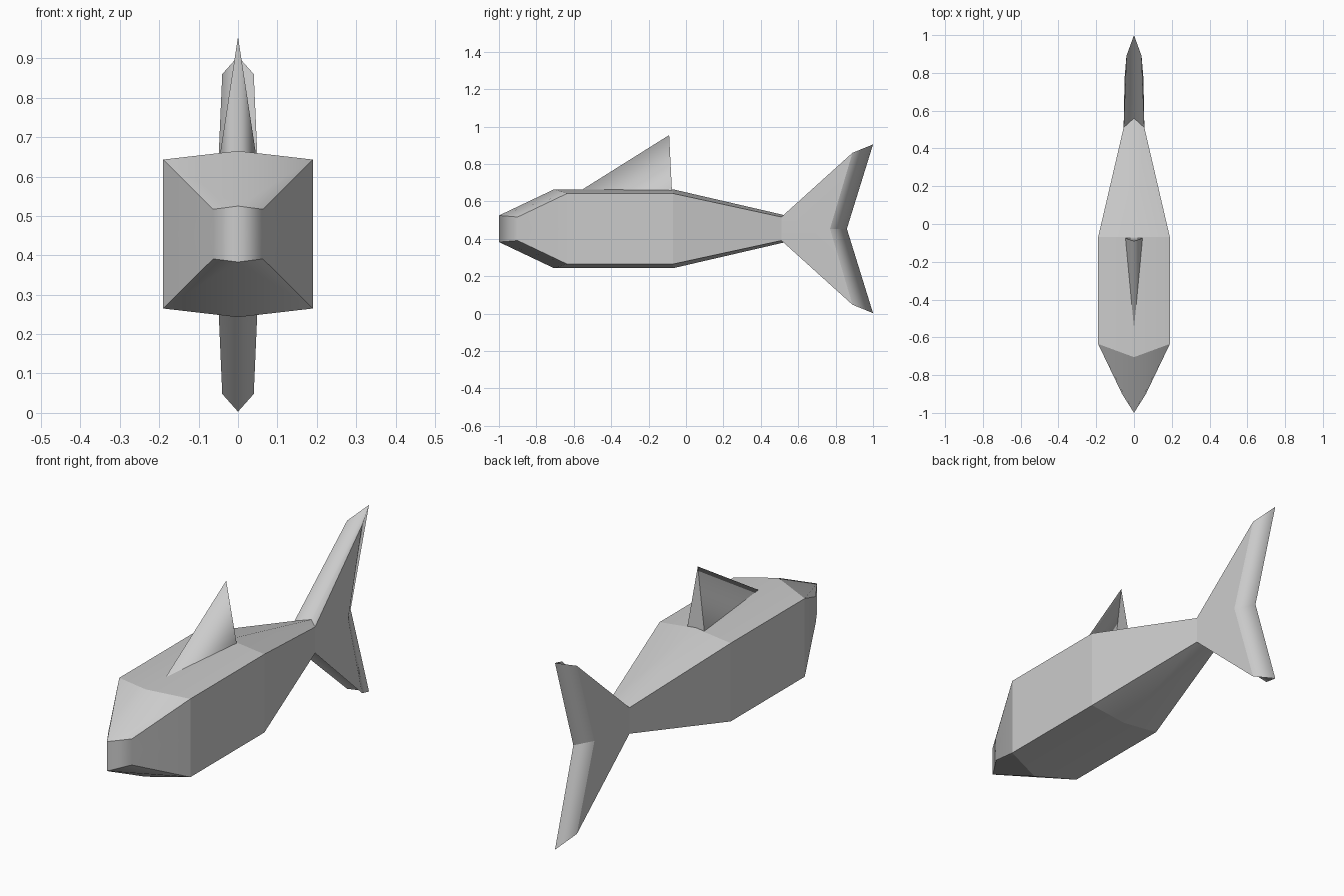
import bpy
import bmesh

cube = bpy.data.objects.get("Cube")
if cube:
    bpy.data.objects.remove(cube, do_unlink=True)

MID_Z = 0.454

grey = bpy.data.materials.new("light_grey")
grey.use_nodes = True
color = (0.6, 0.6, 0.6, 1)
grey.diffuse_color = color
grey.node_tree.nodes["Principled BSDF"].inputs["Base Color"].default_value = color


def build(name, faces, axes):
    """Mesh from corner-point faces, mirrored on the given axes."""
    bm = bmesh.new()
    for corners in faces:
        bm.faces.new([bm.verts.new(c) for c in corners])
    for axis in axes:
        geom = bm.verts[:] + bm.edges[:] + bm.faces[:]
        bmesh.ops.mirror(bm, geom=geom, axis=axis, merge_dist=0)
    bmesh.ops.remove_doubles(bm, verts=bm.verts[:], dist=0.0005)
    bmesh.ops.recalc_face_normals(bm, faces=bm.faces[:])
    for face in bm.faces:
        face.smooth = True
    # Soft centre line, crisp corners elsewhere
    for edge in bm.edges:
        on_centre = all(abs(v.co.x) < 0.001 for v in edge.verts)
        edge.smooth = on_centre or edge.calc_face_angle(0) < 0.2
    mesh = bpy.data.meshes.new(name)
    bm.to_mesh(mesh)
    bm.free()
    mesh.materials.append(grey)
    obj = bpy.data.objects.new(name, mesh)
    obj.location.z = MID_Z
    bpy.context.collection.objects.link(obj)
    return obj


# Body stations: centre y, side y, half width, centre height, side height
stations = [
    (-1.0, -0.9, 0.063, 0.071, 0.063),
    (-0.705, -0.635, 0.19, 0.211, 0.189),
    (-0.07, -0.07, 0.19, 0.211, 0.189),
    (0.56, 0.51, 0.055, 0.065, 0.063),
]
ridge = [(0, yc, hc) for yc, ys, x, hc, hs in stations]
shoulder = [(x, ys, hs) for yc, ys, x, hc, hs in stations]
flank = [(x, ys, 0) for yc, ys, x, hc, hs in stations]

quarter = [[(0, -1, 0), ridge[0], shoulder[0], flank[0]]]
for i in range(len(stations) - 1):
    quarter.append([ridge[i], ridge[i + 1], shoulder[i + 1], shoulder[i]])
    quarter.append([shoulder[i], shoulder[i + 1], flank[i + 1], flank[i]])

# Forked tail
tip_side, tip = (0.04, 0.89, 0.406), (0, 1, 0.451)
notch_side, notch = (0.05, 0.77, 0), (0, 0.86, 0)
quarter += [
    [ridge[-1], tip, tip_side, shoulder[-1]],
    [shoulder[-1], tip_side, notch_side, flank[-1]],
    [tip_side, tip, notch, notch_side],
]
build("body_and_tail", quarter, "XZ")

# Back fin, sunk slightly into the body
peak = (0, -0.09, 0.501)
front, rear = (0, -0.57, 0.2), (0, -0.075, 0.2)
rear_side = (0.046, -0.075, 0.2)
build("back_fin", [
    [front, rear_side, peak],
    [rear_side, rear, peak],
    [front, rear, rear_side],
], "X")
